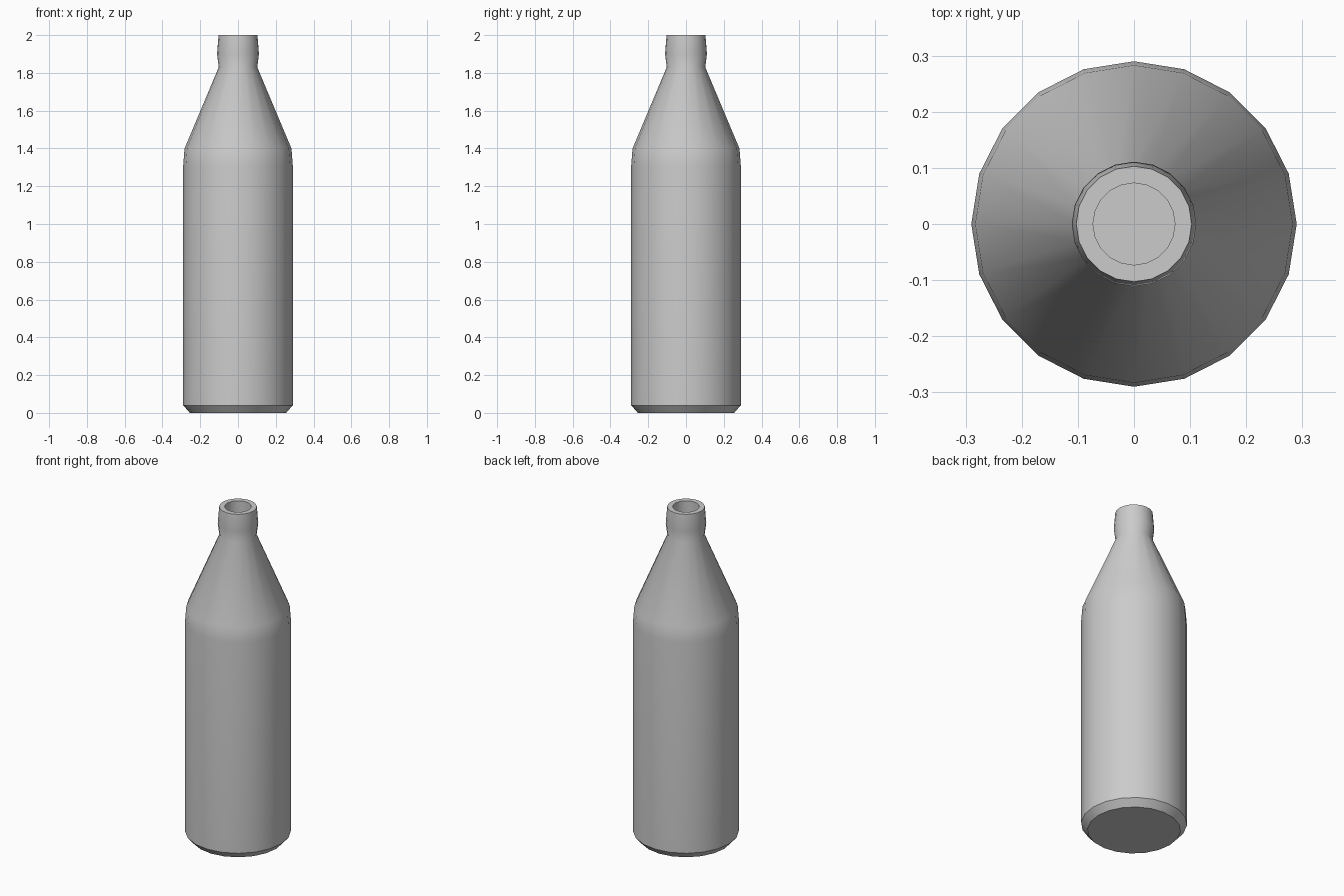
import bpy, bmesh, math

if "Cube" in bpy.data.objects:
    bpy.data.objects.remove(bpy.data.objects["Cube"])

SIDES = 20

# Profile (radius, height) from the base, over the lip and down into the mouth
profile = [
    (0.255, 0.0), (0.29, 0.04), (0.29, 1.31), (0.283, 1.40),
    (0.102, 1.83), (0.111, 1.90), (0.103, 2.0),
    (0.073, 2.0), (0.073, 1.85),
]

# Bottle: revolve the profile in 20 sides and cap both ends
bm = bmesh.new()
rings = []
for r, z in profile:
    rings.append([bm.verts.new((r * math.cos(2 * math.pi * i / SIDES),
                                r * math.sin(2 * math.pi * i / SIDES), z))
                  for i in range(SIDES)])
for a, b in zip(rings, rings[1:]):
    for i in range(SIDES):
        j = (i + 1) % SIDES
        bm.faces.new((a[i], a[j], b[j], b[i]))
bm.faces.new(rings[0][::-1])
bm.faces.new(rings[-1])
bmesh.ops.recalc_face_normals(bm, faces=bm.faces)

mesh = bpy.data.meshes.new("bottle")
bm.to_mesh(mesh)
bm.free()
bottle = bpy.data.objects.new("bottle", mesh)
bpy.context.collection.objects.link(bottle)

# Smooth sides, sharp base bevel and lip
bpy.context.view_layer.objects.active = bottle
bottle.select_set(True)
bpy.ops.object.shade_smooth_by_angle(angle=math.radians(35))
